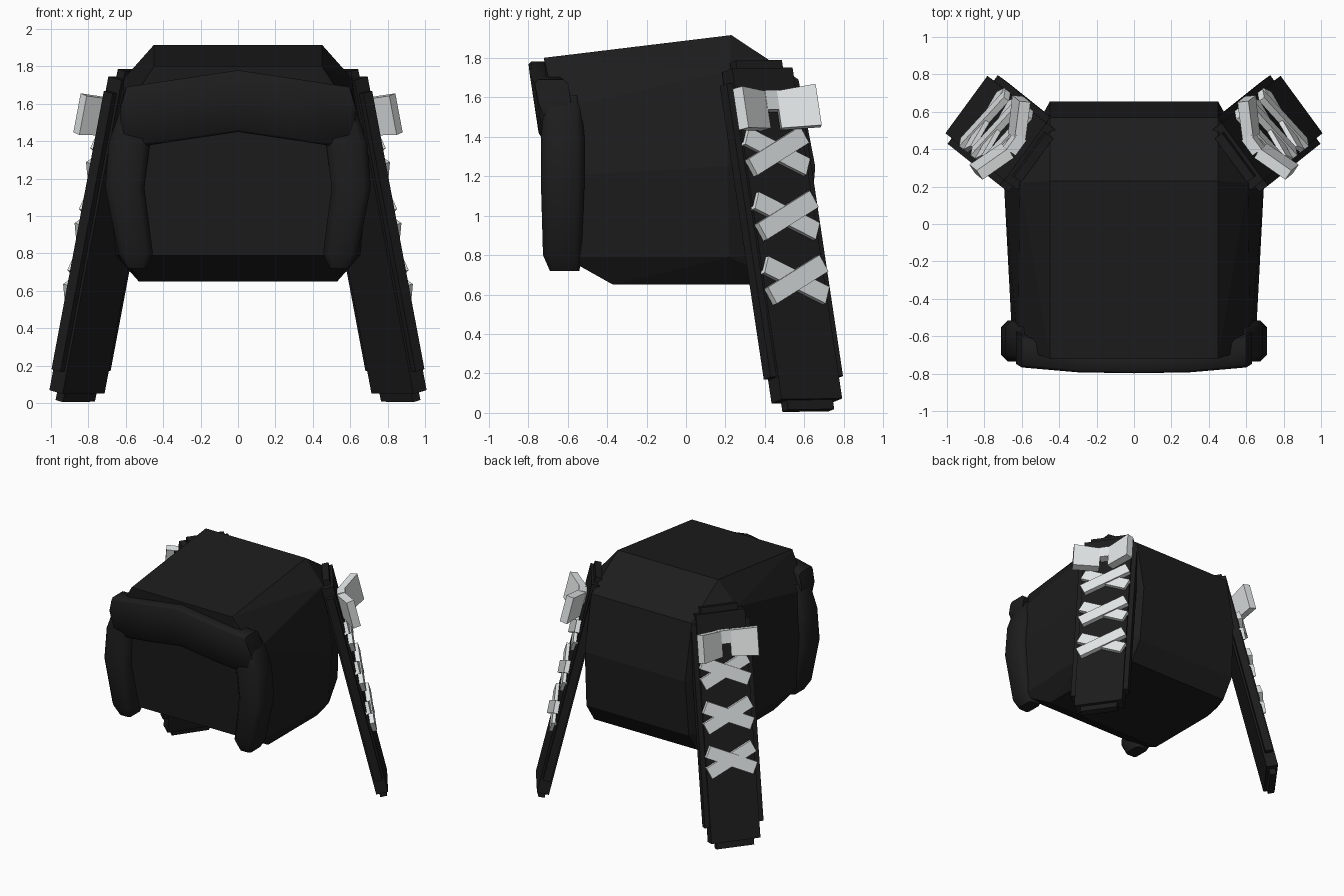
import bpy, bmesh, math
from mathutils import Vector, Matrix

if "Cube" in bpy.data.objects:
    bpy.data.objects.remove(bpy.data.objects["Cube"], do_unlink=True)


def material(name, rgb):
    m = bpy.data.materials.new(name)
    m.use_nodes = True
    m.diffuse_color = (*rgb, 1)
    bsdf = m.node_tree.nodes["Principled BSDF"]
    bsdf.inputs["Base Color"].default_value = (*rgb, 1)
    bsdf.inputs["Roughness"].default_value = 0.8
    return m


BLACK = material("soft black", (0.012, 0.012, 0.012))
RIBBON = material("pale grey ribbon", (0.79, 0.82, 0.82))


def finish(name, bm, mat, side=1, smooth=False):
    """Turn a bmesh into an object, flipped across x when side is -1."""
    bmesh.ops.scale(bm, vec=(side, 1, 1), verts=bm.verts)
    bmesh.ops.recalc_face_normals(bm, faces=bm.faces)
    mesh = bpy.data.meshes.new(name)
    bm.to_mesh(mesh)
    bm.free()
    mesh.materials.append(mat)
    ob = bpy.data.objects.new(name, mesh)
    bpy.context.collection.objects.link(ob)
    if smooth:
        bpy.ops.object.select_all(action="DESELECT")
        ob.select_set(True)
        bpy.context.view_layer.objects.active = ob
        bpy.ops.object.shade_smooth_by_angle(angle=math.radians(50))
    return ob


def octagon(a0, a1, b0, b1, cut):
    """Rectangle with cut corners, as (a, b) pairs."""
    c = cut * min(a1 - a0, b1 - b0)
    return [(a0 + c, b0), (a1 - c, b0), (a1, b0 + c), (a1, b1 - c),
            (a1 - c, b1), (a0 + c, b1), (a0, b1 - c), (a0, b0 + c)]


def loft(rings):
    bm = bmesh.new()
    loops = [[bm.verts.new(p) for p in ring] for ring in rings]
    n = len(loops[0])
    for low, high in zip(loops, loops[1:]):
        for i in range(n):
            j = (i + 1) % n
            bm.faces.new((low[i], low[j], high[j], high[i]))
    bm.faces.new(loops[0])
    bm.faces.new(loops[-1])
    return bm


# Main hair volume: a faceted shell
half = [(0.45, -0.72, 1.80), (0.45, 0.23, 1.915), (0.45, 0.57, 1.69),
        (0.62, -0.66, 1.54), (0.61, 0.22, 1.735),
        (0.65, -0.64, 1.20), (0.695, 0.21, 1.25), (0.45, 0.655, 1.25),
        (0.61, -0.62, 0.79), (0.655, 0.22, 0.79), (0.46, 0.62, 0.80),
        (0.53, -0.37, 0.65), (0.53, 0.25, 0.65), (0.46, 0.52, 0.65)]
bm = bmesh.new()
for x, y, z in half:
    bm.verts.new((x, y, z))
    bm.verts.new((-x, y, z))
bmesh.ops.convex_hull(bm, input=bm.verts)
bmesh.ops.dissolve_limit(bm, angle_limit=0.04, verts=bm.verts, edges=bm.edges)
finish("hair_main", bm, BLACK)

# Fringe: arched bar whose lower edge sits further back
fringe = [(0, 1.78, 1.45, -0.80, -0.69), (0.30, 1.735, 1.405, -0.795, -0.68),
          (0.60, 1.69, 1.36, -0.77, -0.60), (0.63, 1.59, 1.46, -0.755, -0.59)]
stations = [(-x, *r) for x, *r in reversed(fringe[1:])] + fringe
rings = []
for x, top, bottom, front, back in stations:
    rings.append([(x, y + 0.05 * (top - z) / (top - bottom), z)
                  for y, z in octagon(front, back, bottom, top, 0.12)])
finish("fringe", loft(rings), BLACK, smooth=True)

# Frame of a tail: x across, y outward, z up along its length
up = Vector((-0.188, -0.15, 1)).normalized()
across = Vector((0.59, -0.81, 0))
across = (across - up * across.dot(up)).normalized()
frame = Matrix((across, up.cross(across), up)).transposed().to_4x4()
frame.translation = (0.870, 0.62, 0.012)


def tail_box(name, center, size, mat, side, rot=Matrix(), taper=1.0):
    """Box in the tail frame; taper scales its height at the -x end."""
    bm = bmesh.new()
    bmesh.ops.create_cube(bm, size=1)
    for v in bm.verts:
        if v.co.x < 0:
            v.co.z *= taper
    bmesh.ops.scale(bm, vec=size, verts=bm.verts)
    bmesh.ops.transform(bm, matrix=frame @ Matrix.Translation(center) @ rot,
                        verts=bm.verts)
    finish(name, bm, mat, side)


lock = [(0.72, 0.49, 0.59, -0.69, -0.54), (0.80, 0.455, 0.64, -0.725, -0.53),
        (1.15, 0.50, 0.71, -0.735, -0.515), (1.40, 0.47, 0.69, -0.735, -0.515),
        (1.55, 0.50, 0.635, -0.72, -0.53), (1.61, 0.53, 0.60, -0.70, -0.55)]

# Bow wings: offset from the knot across and outward, outward flare in degrees
wings = {"front": (0.15, 0.037, 20), "back": (-0.125, 0.058, 150)}

for side, label in ((1, "left"), (-1, "right")):
    # Lock framing the face
    rings = [[(x, y, z) for x, y in octagon(x0, x1, y0, y1, 0.17)]
             for z, x0, x1, y0, y1 in lock]
    finish(label + "_side_lock", loft(rings), BLACK, side, smooth=True)

    # Tail of three stacked boards: width, thickness, lower end, upper end
    boards = {"core": (0.29, 0.05, 0.0, 1.82),
              "face": (0.38, 0.09, 0.05, 1.775),
              "edge": (0.455, 0.06, 0.17, 1.70)}
    for part, (w, t, low, high) in boards.items():
        tail_box(f"{label}_tail_{part}", (0, 0, (low + high) / 2),
                 (w, t, high - low), BLACK, side)

    # Crossed ribbon lacing
    for i, h in enumerate((0.665, 1.0, 1.335)):
        for k in (1, -1):
            tail_box(f"{label}_lacing_{i + 1}_{'a' if k > 0 else 'b'}",
                     (0, 0.058 + 0.005 * k, h), (0.39, 0.035, 0.095), RIBBON,
                     side, Matrix.Rotation(k * math.radians(25), 4, "Y"))

    # Bow: knot and two wings flaring outward
    knot = Vector((0, 0.07, 1.595))
    tail_box(label + "_bow_knot", knot, (0.10, 0.07, 0.10), RIBBON, side)
    for part, (dx, dy, flare) in wings.items():
        rot = Matrix.Rotation(math.radians(flare), 4, "Z")
        tail_box(f"{label}_bow_wing_{part}", knot + Vector((dx, dy, -0.05)),
                 (0.205, 0.06, 0.215), RIBBON, side, rot, taper=0.9)
